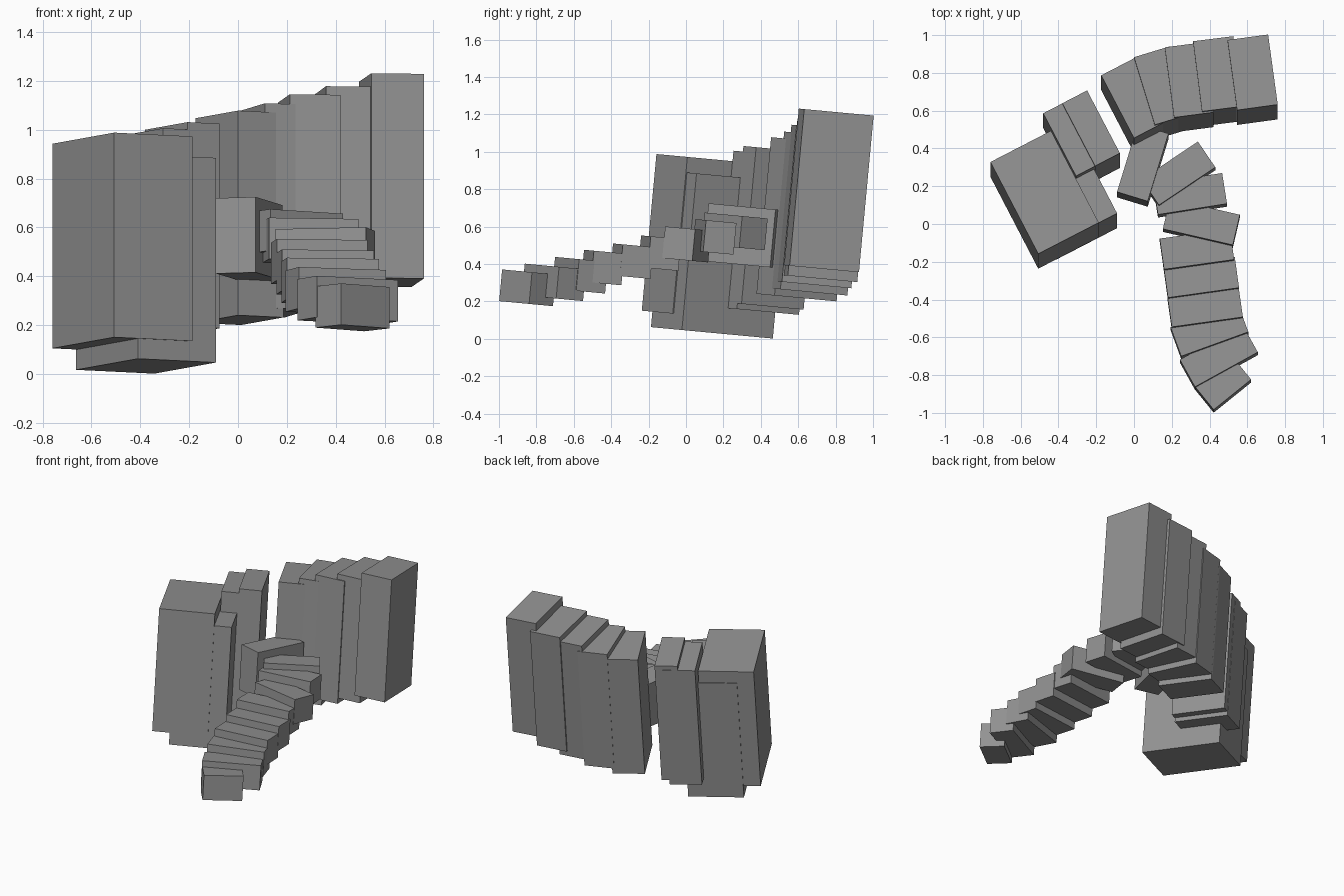
import bpy, bmesh
from math import radians
from mathutils import Matrix, Vector

if "Cube" in bpy.data.objects:
    bpy.data.objects.remove(bpy.data.objects["Cube"])

TILT = Matrix.Rotation(radians(-5.35), 4, 'X')   # the whole model leans slightly back

# Dark grey stone for every block
stone = bpy.data.materials.new("dark_stone")
stone.diffuse_color = (0.29, 0.29, 0.29, 1)
stone.use_nodes = True
stone.node_tree.nodes["Principled BSDF"].inputs["Base Color"].default_value = stone.diffuse_color


def block(name, x, y, z, turn, width, depth, height):
    """Box placed by its top front-left corner, turned about its own vertical."""
    bm = bmesh.new()
    bmesh.ops.create_cube(bm, size=1)
    bmesh.ops.translate(bm, verts=bm.verts, vec=Vector((0.5, 0.5, -0.5)))
    bmesh.ops.scale(bm, verts=bm.verts, vec=Vector((width, depth, height)))
    mesh = bpy.data.meshes.new(name)
    bm.to_mesh(mesh)
    bm.free()
    mesh.materials.append(stone)
    ob = bpy.data.objects.new(name, mesh)
    ob.matrix_world = Matrix.Translation((x, y, z)) @ TILT @ Matrix.Rotation(radians(turn), 4, 'Z')
    bpy.context.collection.objects.link(ob)


# Two large tower blocks at the left, flush at the front
for i, (x, y, z) in enumerate([(-0.507, -0.158, 0.988), (-0.41, -0.109, 0.90)]):
    block(f"tower_block_{i + 1}", x, y, z, 27.4, 0.361, 0.55, 0.841)

# Curved wall of tall slabs climbing to the right: x, y, z, turn, width
wall = [
    (-0.307, 0.254, 1.006, 27.5, 0.21),
    (-0.206, 0.307, 1.031, 27.5, 0.148),
    (0.0, 0.455, 1.078, 27.5, 0.21),
    (0.11, 0.525, 1.108, 17, 0.20),
    (0.212, 0.564, 1.145, 7.5, 0.21),
    (0.36, 0.596, 1.178, 7.2, 0.215),
    (0.546, 0.603, 1.231, 7.8, 0.217),
]
for i, (x, y, z, turn, width) in enumerate(wall):
    block(f"wall_slab_{i + 1}", x, y, z, turn, width, 0.376, 0.841)

# Landing at the head of the stair
block("landing", -0.09, 0.17, 0.72, -17, 0.17, 0.376, 0.31)

# Winding stair going down to the front: x, y, z, turn, width
stair = [
    (0.132, 0.100, 0.675, 34, 0.36),
    (0.127, 0.050, 0.640, 9, 0.37),
    (0.153, -0.026, 0.593, -13, 0.38),
    (0.159, -0.240, 0.553, 8, 0.375),
    (0.180, -0.390, 0.510, 8, 0.38),
    (0.200, -0.545, 0.476, 8, 0.38),
    (0.250, -0.700, 0.438, 20, 0.378),
    (0.323, -0.862, 0.402, 29, 0.38),
    (0.422, -0.983, 0.371, 39, 0.255),
]
for i, (x, y, z, turn, width) in enumerate(stair):
    block(f"stair_tread_{i + 1}", x, y, z, turn, width, 0.165, 0.17)
